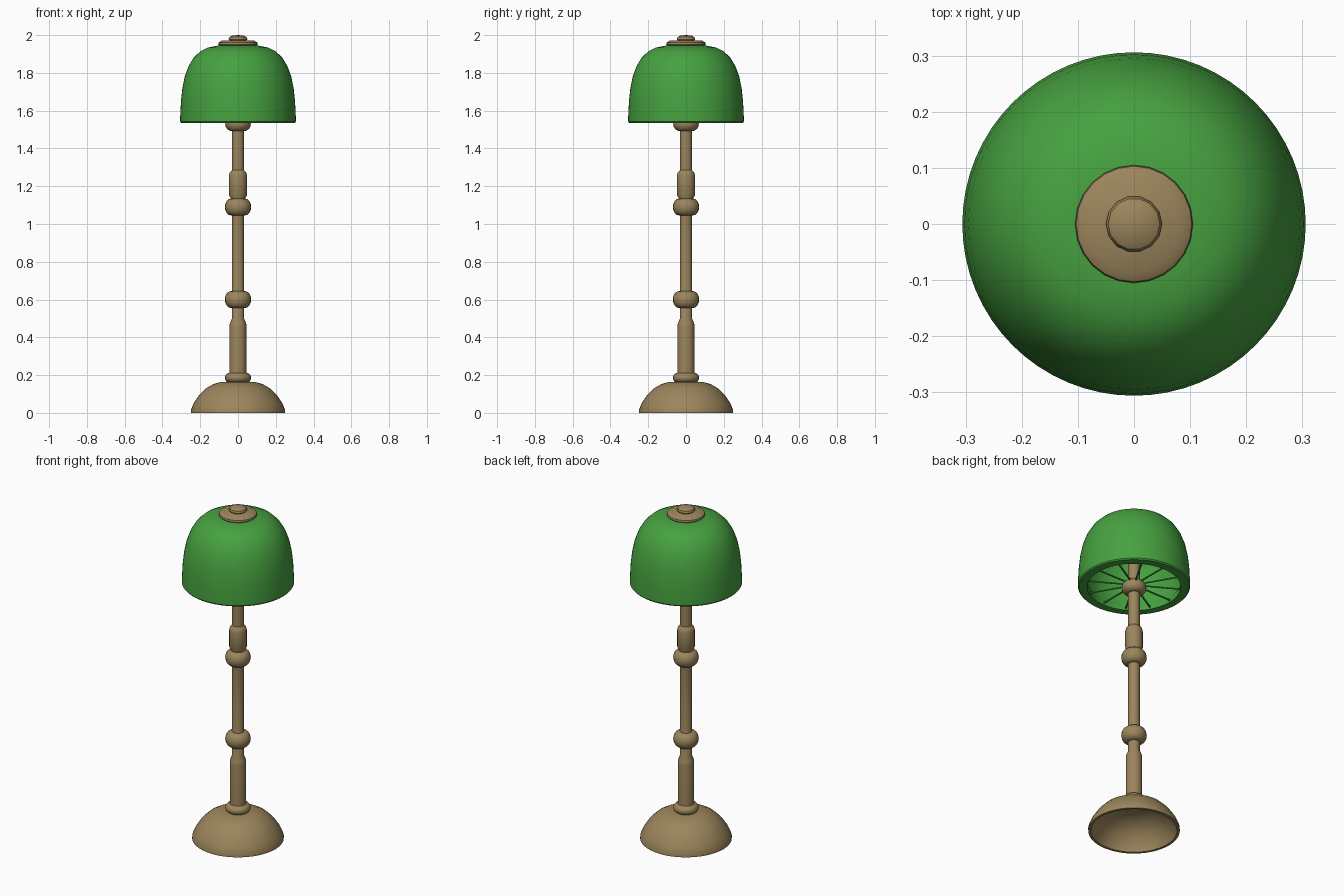
import bpy, bmesh, math
from mathutils import Vector

cube = bpy.data.objects.get("Cube")
if cube:
    bpy.data.objects.remove(cube, do_unlink=True)


def material(name, rgb):
    m = bpy.data.materials.new(name)
    m.use_nodes = True
    m.diffuse_color = (*rgb, 1)
    m.node_tree.nodes["Principled BSDF"].inputs["Base Color"].default_value = (*rgb, 1)
    return m


green = material("lampshade green", (0.062, 0.36, 0.052))
brass = material("aged brass", (0.33, 0.235, 0.107))


def finish(name, bm, mat, angle=40):
    bmesh.ops.recalc_face_normals(bm, faces=bm.faces)
    mesh = bpy.data.meshes.new(name)
    bm.to_mesh(mesh)
    bm.free()
    mesh.materials.append(mat)
    obj = bpy.data.objects.new(name, mesh)
    bpy.context.collection.objects.link(obj)
    bpy.ops.object.select_all(action="DESELECT")
    obj.select_set(True)
    bpy.context.view_layer.objects.active = obj
    bpy.ops.object.shade_smooth_by_angle(angle=math.radians(angle))
    return obj


def lathe(name, profile, mat, sides=32, angle=40):
    """Spin (radius, height) points round the z axis."""
    bm = bmesh.new()
    verts = [bm.verts.new((r, 0, z)) for r, z in profile]
    edges = [bm.edges.new(pair) for pair in zip(verts, verts[1:])]
    bmesh.ops.spin(bm, geom=verts + edges, axis=(0, 0, 1), cent=(0, 0, 0),
                   angle=math.tau, steps=sides, use_duplicate=False)
    bmesh.ops.remove_doubles(bm, verts=bm.verts, dist=0.0005)
    return finish(name, bm, mat, angle)


def bead(name, z, radius, half_height, sides=20):
    """Turned ring with a rounded, slightly flattened edge."""
    steps = [math.pi * i / 8 - math.pi / 2 for i in range(9)]
    core = radius * 0.5
    pts = [(core + (radius - core) * math.cos(a), z + half_height * math.sin(a))
           for a in steps]
    return lathe(name, [(0, z - half_height)] + pts + [(0, z + half_height)], brass, sides)


# Hollow domed foot
lathe("base", [(0, 0.145), (0.07, 0.145), (0.13, 0.13), (0.19, 0.085), (0.225, 0.03),
               (0.235, 0.0), (0.25, 0.0), (0.25, 0.014), (0.235, 0.05), (0.205, 0.095),
               (0.17, 0.13), (0.13, 0.153), (0.09, 0.164), (0, 0.167)], brass, 48)

# Turned stem with two thicker sleeves
lathe("stem", [(0, 0.15), (0.045, 0.15), (0.045, 0.46), (0.043, 0.475), (0.032, 0.5),
               (0.032, 1.11), (0.036, 1.13), (0.048, 1.155), (0.048, 1.255),
               (0.044, 1.272), (0.032, 1.285), (0.032, 1.95), (0, 1.95)], brass, 20)

# Beads along the stem
bead("foot_collar", 0.186, 0.07, 0.028)
bead("lower_bead", 0.6, 0.07, 0.045)
bead("upper_bead", 1.09, 0.07, 0.045)
bead("shade_hub", 1.53, 0.068, 0.038)

# Thick domed shade, open underneath
lathe("shade", [(0.03, 1.946), (0.11, 1.944), (0.16, 1.934), (0.20, 1.914), (0.235, 1.88),
                (0.262, 1.835), (0.282, 1.78), (0.295, 1.715), (0.302, 1.65),
                (0.306, 1.57), (0.306, 1.542), (0.30, 1.535), (0.255, 1.535),
                (0.255, 1.57), (0.272, 1.60), (0.268, 1.70), (0.25, 1.79),
                (0.215, 1.86), (0.16, 1.905), (0.09, 1.922), (0.03, 1.924)], green, 64)

# Thin spokes carrying the shade
bm = bmesh.new()
for i in range(12):
    a = math.tau * i / 12
    out = Vector((math.cos(a), math.sin(a), 0))
    rod = bmesh.ops.create_cone(bm, segments=6, radius1=0.005, radius2=0.005,
                                depth=0.23, cap_ends=True)["verts"]
    turn = out.to_track_quat("Z", "Y").to_matrix()
    bmesh.ops.rotate(bm, verts=rod, cent=(0, 0, 0), matrix=turn)
    bmesh.ops.translate(bm, verts=rod, vec=out * 0.155 + Vector((0, 0, 1.548)))
finish("shade_spokes", bm, green)

# Cap plate and finial
lathe("cap_plate", [(0, 1.94), (0.095, 1.94), (0.105, 1.95), (0.103, 1.96),
                    (0.085, 1.971), (0, 1.973)], brass, 24)
lathe("finial", [(0, 1.965), (0.04, 1.965), (0.05, 1.978), (0.046, 1.989),
                 (0.03, 1.998), (0, 2.0)], brass, 14)
